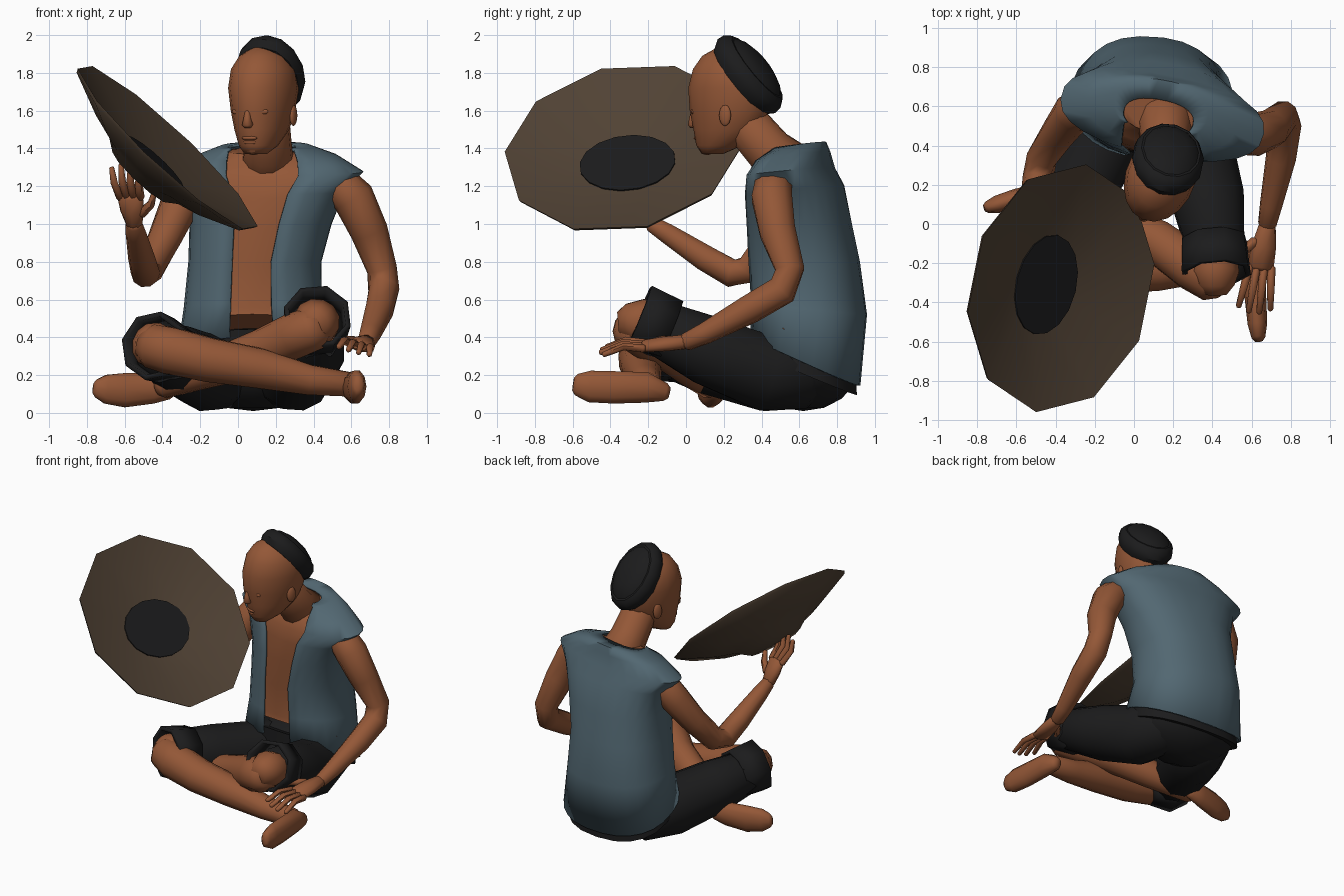
import bpy, bmesh, math
from mathutils import Vector, Matrix

if "Cube" in bpy.data.objects:
    bpy.data.objects.remove(bpy.data.objects["Cube"])

def mat(name, col):
    m = bpy.data.materials.new(name)
    m.diffuse_color = (*col, 1)
    m.use_nodes = True
    m.node_tree.nodes["Principled BSDF"].inputs["Base Color"].default_value = m.diffuse_color
    return m

SKIN = mat("skin", (0.295, 0.096, 0.038))
BLUE = mat("vest_blue", (0.084, 0.136, 0.167))
BLACK = mat("black_cloth", (0.0115, 0.0115, 0.012))
STRAW = mat("brown_straw", (0.082, 0.055, 0.035))

def finish(name, rings, m, closed=True, cap=True, angle=50, solid=0, M=None):
    """Skin a list of point rings into one object."""
    bm = bmesh.new()
    vs = [[bm.verts.new(p) for p in r] for r in rings]
    n = len(rings[0])
    for a, b in zip(vs, vs[1:]):
        for i in range(n if closed else n - 1):
            j = (i + 1) % n
            bm.faces.new((a[i], a[j], b[j], b[i]))
    if cap:
        bm.faces.new(vs[0][::-1])
        bm.faces.new(vs[-1])
    bmesh.ops.remove_doubles(bm, verts=bm.verts, dist=1e-5)
    bmesh.ops.recalc_face_normals(bm, faces=bm.faces)
    me = bpy.data.meshes.new(name)
    bm.to_mesh(me)
    bm.free()
    ob = bpy.data.objects.new(name, me)
    bpy.context.collection.objects.link(ob)
    me.materials.append(m)
    if M:
        ob.matrix_world = M
    if solid:
        s = ob.modifiers.new("thickness", 'SOLIDIFY')
        s.thickness, s.offset = solid, 0
    bpy.ops.object.select_all(action='DESELECT')
    ob.select_set(True)
    bpy.context.view_layer.objects.active = ob
    bpy.ops.object.shade_smooth_by_angle(angle=math.radians(angle))
    return ob

def tube(name, pts, radii, m, sides=10, ref=(0.3, 0.2, 1), cap=True, solid=0, angle=60):
    """Tapered limb; each radius is a number or (width along ref, height)."""
    P = [Vector(p) for p in pts]
    R = [r if isinstance(r, tuple) else (r, r) for r in radii]
    T = [(P[min(i + 1, len(P) - 1)] - P[max(i - 1, 0)]).normalized() for i in range(len(P))]
    if cap:  # rounded ends
        for k, s in ((0, -1), (-1, 1)):
            q, r, t = P[k], R[k], T[k]
            at = 0 if k == 0 else len(P)
            P.insert(at, q + t * s * min(r) * 0.5)
            R.insert(at, (r[0] * 0.6, r[1] * 0.6))
            T.insert(at, t)
    rings = []
    for p, r, t in zip(P, R, T):
        b = Vector(ref)
        b = (b - t * b.dot(t)).normalized()
        c = t.cross(b)
        rings.append([p + b * r[0] * math.cos(a) + c * r[1] * math.sin(a)
                      for a in (math.tau * i / sides for i in range(sides))])
    return finish(name, rings, m, cap=cap, solid=solid, angle=angle)

def oval(cx, cy, z, rx, ry, slope=0, yaw=0, a0=0, a1=math.tau, n=20, e=0.85, k=1.0, drop=0):
    """Body cross-section; angle 0 is the front."""
    pw = lambda v: math.copysign(abs(v) ** e, v)
    closed = a1 - a0 > 6.28
    out, w = [], math.radians(yaw)
    for i in range(n):
        t = a0 + (a1 - a0) * i / (n if closed else n - 1)
        x, y = k * rx * pw(math.sin(t)), -k * ry * pw(math.cos(t))
        out.append((cx + x * math.cos(w) - y * math.sin(w),
                    cy + x * math.sin(w) + y * math.cos(w), z + slope * y - drop))
    return out

def frame(c, normal, xdir):
    z = Vector(normal).normalized()
    x = Vector(xdir)
    x = (x - z * x.dot(z)).normalized()
    return Matrix.Translation(c) @ Matrix((x, z.cross(x), z)).transposed().to_4x4()

def lathe(name, prof, m, M, sides, sx=1, sy=1, angle=40):
    rings = [[(r * sx * math.cos(math.tau * i / sides), r * sy * math.sin(math.tau * i / sides), z)
              for i in range(sides)] for r, z in prof]
    return finish(name, rings, m, M=M, angle=angle)

def ball(name, c, s, m, M=Matrix()):
    prof = [(math.sin(math.pi * i / 8) + 1e-3, -math.cos(math.pi * i / 8)) for i in range(9)]
    return lathe(name, prof, m, M @ Matrix.Translation(c) @ Matrix.Diagonal((*s, 1)), 12, angle=80)

# torso and vest: cx, cy, z, rx, ry, slope, yaw, opening left, opening right
BODY = [(.09, .63, .272, .41, .285, -.45, -3, .24, .22),
        (.08, .65, .55, .36, .30, -.1, -4, .22, .27),
        (.09, .625, .80, .345, .285, 0, -7, .20, .29),
        (.12, .60, 1.0, .37, .265, 0, -9, .22, .32),
        (.14, .575, 1.18, .43, .24, .1, -11, .24, .34),
        (.145, .555, 1.275, .52, .20, .1, -11, .28, .36),
        (.145, .565, 1.355, .38, .175, .15, -11, .42, .50),
        (.14, .59, 1.405, .24, .14, .18, -11, .75, .80),
        (.125, .545, 1.405, .18, .09, .15, -11, .95, .95)]
finish("torso", [oval(*r[:7], k=.94, drop=-.13 if i == 0 else .022) for i, r in enumerate(BODY)], SKIN)
finish("vest", [oval(*r[:7], a0=r[8], a1=math.tau - r[7], n=24) for r in BODY], BLUE,
       closed=False, cap=False, solid=.014, angle=75)
tube("neck", [(.16, .54, 1.30), (.16, .44, 1.39), (.155, .32, 1.53)], [.15, .128, .12], SKIN, 12)

# head, in its own turned frame
H = Matrix.Translation((.14, .25, 0)) @ Matrix.Rotation(math.radians(-23), 4, 'Z')
HEAD = [(-.12, 1.37, .06, .055), (-.08, 1.415, .10, .125), (-.035, 1.5, .137, .185), (-.02, 1.6, .160, .22),
        (-.012, 1.72, .178, .235), (-.015, 1.82, .165, .205), (-.02, 1.89, .12, .15), (-.03, 1.94, .04, .05)]
finish("head", [oval(0, y, z, rx, ry, n=18, e=1) for y, z, rx, ry in HEAD], SKIN, M=H, angle=80)
tube("nose", [H @ Vector(p) for p in ((0, -.225, 1.61), (0, -.232, 1.56), (0, -.228, 1.525))],
     [.012, .020, .030], SKIN, 8, ref=(1, 0, 0))
for s, side in ((-1, "right"), (1, "left")):
    ball(side + "_ear", (s * .158, .02, 1.575), (.018, .034, .056), SKIN, H)
    ball(side + "_eyelid", (s * .07, -.195, 1.595), (.034, .014, .016), SKIN, H)
ball("upper_lip", (0, -.203, 1.455), (.045, .016, .012), SKIN, H)
ball("lower_lip", (0, -.195, 1.433), (.04, .016, .013), SKIN, H)
ball("chin", (0, -.15, 1.40), (.05, .04, .035), SKIN, H)

# cap on the back of the head
lathe("cap", [(.001, .105), (.10, .098), (.165, .078), (.195, .056), (.21, .056), (.225, .045), (.245, .02), (.25, -.02),
              (.225, -.06), (.15, -.06), (.001, -.06)], BLACK,
      frame((.175, .335, 1.795), (.25, .74, .62), (.13, .62, -.78)), 14, sy=.74, angle=35)

# wide brimmed hat held in the raised hand
C, N = (-.372, -.328, 1.405), (.673, -.161, .721)
lathe("brimmed_hat", [(.001, -.125), (.25, -.122), (.645, 0), (.635, -.02), (.40, -.125), (.27, -.165), (.20, -.215), (.001, -.23)],
      STRAW, frame(C, N, (-.478, -.122, .415)), 10, angle=40)
lathe("hat_lining", [(.001, -.110), (.24, -.110), (.24, -.118), (.001, -.118)], BLACK,
      frame(C, N, (.70, -.166, -.69)), 16, sx=.88, sy=1.08)

# arms
tube("left_arm", [(.52, .465, 1.23), (.61, .455, 1.14), (.695, .485, .96), (.762, .55, .76), (.772, .51, .65),
                  (.75, .34, .55), (.70, .10, .42), (.68, 0, .375)],
     [.10, .112, .10, .08, .083, .078, .058, .048], SKIN, ref=(1, 0, .2))
tube("right_arm", [(-.22, .61, 1.23), (-.31, .57, 1.1), (-.39, .46, .92), (-.47, .34, .76), (-.49, .24, .74),
                   (-.51, .10, .82), (-.54, -.10, .95), (-.55, -.18, 1.0)],
     [.10, .105, .09, .08, .078, .072, .055, .045], SKIN, ref=(1, 0, 0))

def hand(name, wrist, knuckle, tip, side, curl, thumb):
    w, k, t, s, c = (Vector(v) for v in (wrist, knuckle, tip, side, curl))
    tube(name + "_palm", [w, w.lerp(k, .5), k], [(.045, .04), (.065, .04), (.07, .032)], SKIN, 8, ref=side)
    for i in range(4):
        o = i - 1.5
        a, b = k + s * o * .037, t + s * o * .054 - (t - k) * abs(o) * .09
        tube(f"{name}_finger_{i + 1}", [a, a.lerp(b, .5) + c, b], [.023, .020, .015], SKIN, 6)
    a = w.lerp(k, .4) + s * thumb * .05
    tube(name + "_thumb", [a, a + s * thumb * .06 + (k - w) * .35, a + s * thumb * .085 + (k - w) * .75],
         [.028, .023, .016], SKIN, 6, ref=(0, 1, .2))

hand("left_hand", (.68, -.01, .375), (.645, -.22, .355), (.61, -.46, .325), (1, -.1, -.25), (0, 0, .025), -1)
hand("right_hand", (-.55, -.18, 1.0), (-.57, -.25, 1.14), (-.595, -.33, 1.32), (.95, -.25, 0), (-.01, -.03, 0), 1)

# trousers: seat, waistband, thighs and turned-up cuffs
ball("trouser_seat", (.08, .62, .235), (.38, .29, .225), BLACK)
finish("waistband", [oval(.085, .63, z, rx, ry, -.42, -3) for z, rx, ry in ((.21, .385, .275), (.33, .37, .27))], BLACK)
tube("left_thigh", [(.25, .62, .22), (.30, .42, .21), (.38, .12, .33), (.42, -.14, .45)],
     [.20, .205, .19, .15], BLACK, 12)
tube("right_thigh", [(-.08, .62, .22), (-.16, .42, .21), (-.31, .12, .28), (-.42, -.09, .335)],
     [.20, .205, .185, .15], BLACK, 12)
tube("left_cuff", [(.41, -.08, .44), (.42, -.25, .51)], [.158, .170], BLACK, 8, cap=False, solid=.028, angle=30)
tube("right_cuff", [(-.375, -.03, .33), (-.45, -.20, .355)], [.16, .172], BLACK, 8, cap=False, solid=.028, angle=30)

# crossed legs: knees, shins and feet
tube("left_knee", [(.41, -.10, .43), (.415, -.25, .485), (.415, -.31, .48)], [.11, .125, .10], SKIN, 12)
tube("left_shin", [(.41, -.29, .45), (.30, -.22, .41), (.12, -.09, .33), (-.12, .02, .24), (-.40, .12, .14)],
     [.115, .122, .112, .10, .065], SKIN, 12, ref=(.2, .3, 1))
tube("right_knee", [(-.36, -.02, .33), (-.44, -.17, .355), (-.455, -.20, .36)], [.11, .125, .12], SKIN, 12)
tube("right_shin", [(-.46, -.19, .355), (-.36, -.225, .33), (-.15, -.24, .28), (.12, -.235, .235),
                    (.38, -.215, .175), (.60, -.20, .15)],
     [.12, .128, .12, .108, .082, .065], SKIN, 12)
tube("left_foot", [(-.36, .17, .13), (-.45, .16, .13), (-.60, .13, .12), (-.70, .10, .125), (-.75, .085, .13)],
     [(.05, .06), (.055, .085), (.05, .095), (.045, .08), (.03, .05)], SKIN, 10, ref=(.3, 1, 0))
tube("right_foot", [(.60, -.11, .11), (.61, -.21, .135), (.62, -.38, .135), (.63, -.51, .14), (.635, -.58, .15)],
     [(.045, .05), (.06, .085), (.055, .09), (.05, .088), (.035, .06)], SKIN, 10, ref=(1, 0, 0))
